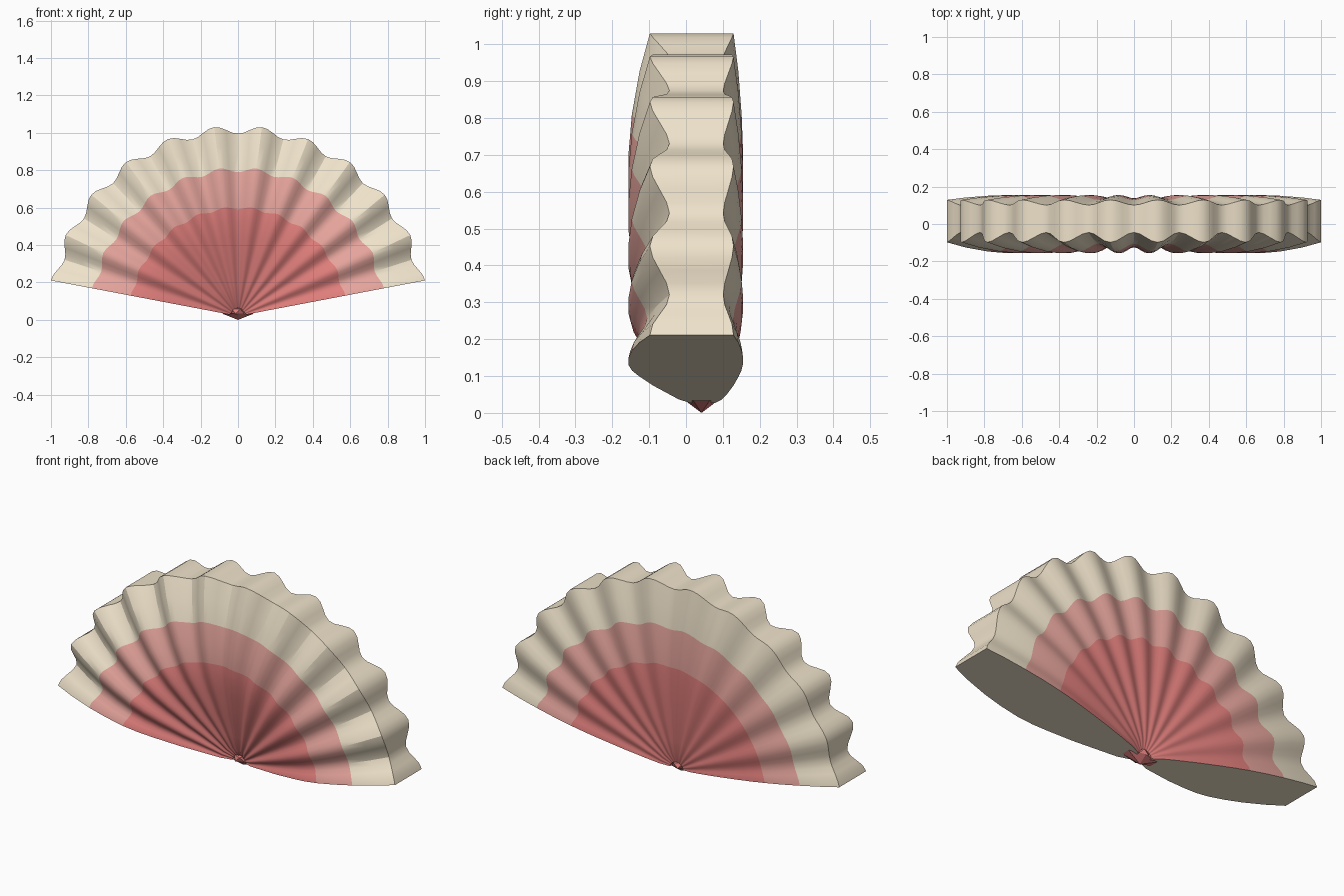
import bpy, bmesh, math
from mathutils import Matrix

if "Cube" in bpy.data.objects:
    bpy.data.objects.remove(bpy.data.objects["Cube"])


def material(name, rgb):
    m = bpy.data.materials.new(name)
    m.diffuse_color = (*rgb, 1)
    m.use_nodes = True
    m.node_tree.nodes["Principled BSDF"].inputs["Base Color"].default_value = m.diffuse_color
    return m


cream = material("cream", (0.86, 0.76, 0.59))
blush = material("blush", (0.78, 0.37, 0.33))
coral = material("coral", (0.74, 0.21, 0.20))

RIBS, STEPS = 11, 8
HALF = math.radians(79.2)
PIVOT_Z = 0.02
# Radial profile: fraction of radius, front y, back y along a rib crest
PROFILE = [(0.04, 0.01, 0.08), (0.09, -0.02, 0.098), (0.17, -0.048, 0.112),
           (0.29, -0.09, 0.129), (0.42, -0.127, 0.143), (0.50, -0.146, 0.150),
           (0.58, -0.156, 0.154), (0.68, -0.156, 0.155), (0.785, -0.147, 0.151),
           (0.90, -0.126, 0.142), (1.0, -0.098, 0.129)]


def finish(bm, name, mats, angle):
    bmesh.ops.recalc_face_normals(bm, faces=bm.faces[:])
    me = bpy.data.meshes.new(name)
    bm.to_mesh(me)
    bm.free()
    ob = bpy.data.objects.new(name, me)
    bpy.context.collection.objects.link(ob)
    for m in mats:
        me.materials.append(m)
    if angle:
        bpy.ops.object.select_all(action='DESELECT')
        ob.select_set(True)
        bpy.context.view_layer.objects.active = ob
        bpy.ops.object.shade_smooth_by_angle(angle=math.radians(angle))
    return ob


# Scalloped fan: closed cross-section loops swept around the pivot
bm = bmesh.new()
n = RIBS * STEPS
loops = []
for i in range(n + 1):
    t = i / n
    a = -HALF + 2 * HALF * t
    w = math.cos(2 * math.pi * RIBS * t)
    dip = (1 - w) / 2
    front, back = [], []
    for f, yf, yb in PROFILE:
        r = f * (0.9965 + 0.0215 * w * f)
        x, z = r * math.sin(a), PIVOT_Z + r * math.cos(a)
        front.append(bm.verts.new((x, yf + 0.053 * f * dip, z)))
        back.append(bm.verts.new((x, yb - 0.028 * f * dip, z)))
    loops.append(front + back[::-1])

count, k = len(loops[0]), len(PROFILE)


def band(j):
    # Colour index of profile segment j, same on front and back
    j = j if j < k else 2 * k - 2 - j
    return 2 if j < 6 else 1 if j < 8 else 0


for a, b in zip(loops, loops[1:]):
    for j in range(count):
        q = (j + 1) % count
        face = bm.faces.new((a[j], a[q], b[q], b[j]))
        face.material_index = 0 if j == k - 1 else 2 if q == 0 else band(j)
# Flat cut ends
for end in (loops[0], loops[-1]):
    bm.faces.new(end)
finish(bm, "scalloped_fan", [cream, blush, coral], 30)

# Faceted pointed foot under the pivot
bm = bmesh.new()
bmesh.ops.create_cone(bm, cap_ends=True, segments=6, radius1=0.0, radius2=1.0, depth=0.034,
                      matrix=Matrix.Translation((0, 0.042, 0.017)) @ Matrix.Diagonal((0.10, 0.045, 1, 1)))
bmesh.ops.remove_doubles(bm, verts=bm.verts[:], dist=1e-5)
finish(bm, "hinge_foot", [coral], 0)

# Small faceted knob at the pivot
bm = bmesh.new()
bmesh.ops.create_icosphere(bm, subdivisions=1, radius=1.0,
                           matrix=Matrix.Translation((0, 0.042, 0.045)) @ Matrix.Diagonal((0.045, 0.056, 0.028, 1)))
finish(bm, "hinge_knob", [coral], 0)
